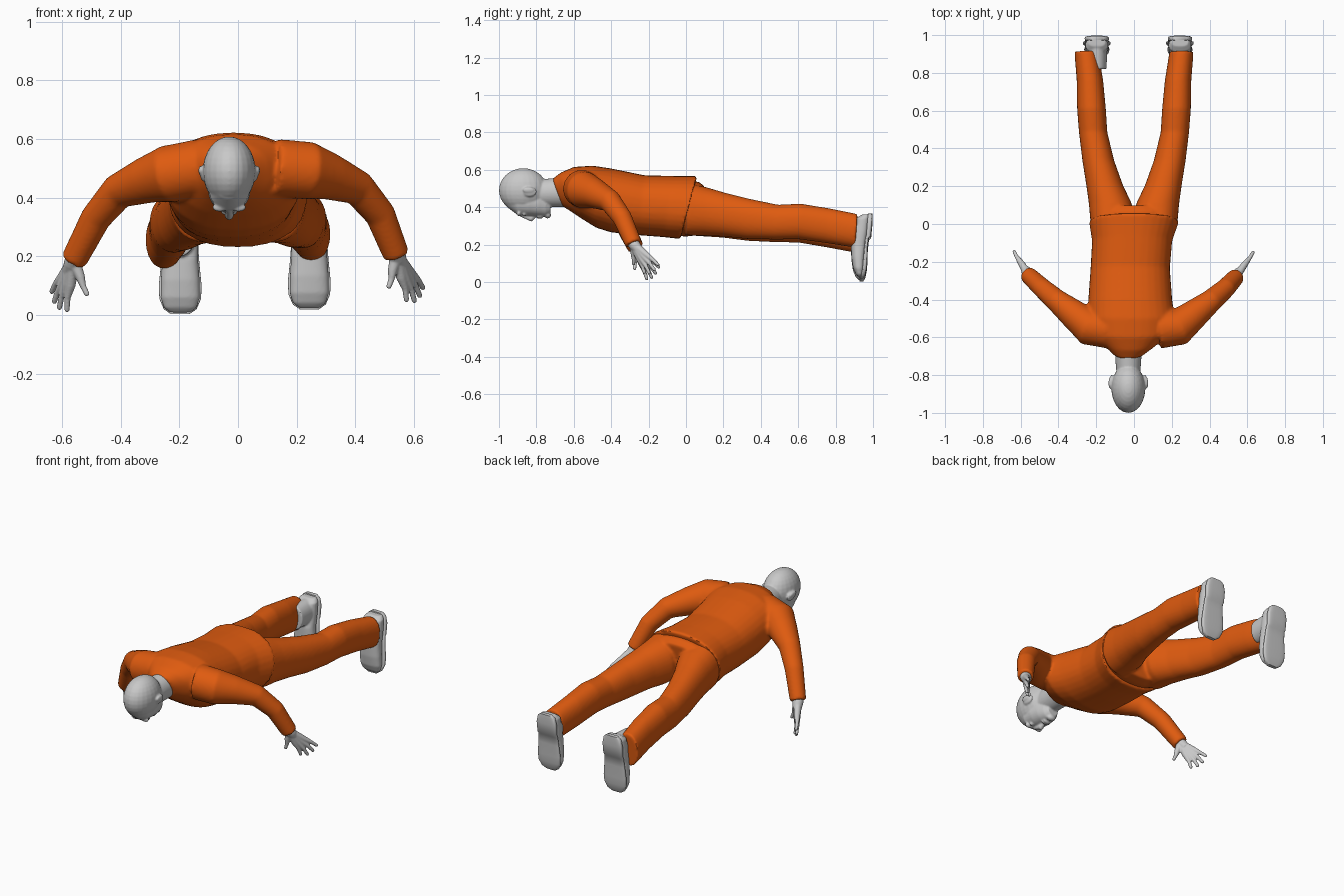
import bpy, bmesh, math
from mathutils import Vector, Matrix

if "Cube" in bpy.data.objects:
    bpy.data.objects.remove(bpy.data.objects["Cube"], do_unlink=True)


def material(name, rgb):
    m = bpy.data.materials.new(name)
    m.use_nodes = True
    m.diffuse_color = (*rgb, 1)
    m.node_tree.nodes["Principled BSDF"].inputs["Base Color"].default_value = (*rgb, 1)
    return m


ORANGE = material("orange cloth", (0.74, 0.105, 0.005))
GREY = material("plain grey", (0.58, 0.58, 0.58))
SEG = 32


def bridge(bm, rings):
    """Skin closed rings of points into a capped solid."""
    vs = [[bm.verts.new(p) for p in r] for r in rings]
    for a, b in zip(vs, vs[1:]):
        for i in range(len(a)):
            j = (i + 1) % len(a)
            bm.faces.new((a[i], a[j], b[j], b[i]))
    bm.faces.new(vs[0][::-1])
    bm.faces.new(vs[-1])


def loft(bm, rows, power=1.0):
    """Rows: (low y, low z, high y, high z, centre x, half width)."""
    rings = []
    for y0, z0, y1, z1, cx, hw in rows:
        ring = []
        for i in range(SEG):
            a = math.tau * i / SEG
            c, s = math.cos(a), math.sin(a)
            c = math.copysign(abs(c) ** power, c)
            t = (1 + math.copysign(abs(s) ** power, s)) / 2
            ring.append((cx + hw * c, y0 + (y1 - y0) * t, z0 + (z1 - z0) * t))
        rings.append(ring)
    bridge(bm, rings)


def tube(bm, path, seg=SEG):
    """Path: (point, radius) pairs, round cross-section."""
    pts = [Vector(p) for p, r in path]
    rings = []
    for k, (p, r) in enumerate(path):
        d = pts[min(k + 1, len(pts) - 1)] - pts[max(k - 1, 0)]
        q = Vector((0, 0, -1)).rotation_difference(d.normalized())
        rings.append([pts[k] + q @ Vector((r * math.cos(math.tau * i / seg),
                                           r * math.sin(math.tau * i / seg), 0))
                      for i in range(seg)])
    bridge(bm, rings)


def ball(bm, centre, radii):
    bmesh.ops.create_uvsphere(bm, u_segments=24, v_segments=16, radius=1,
                              matrix=Matrix.Translation(centre) @ Matrix.Diagonal((*radii, 1)))


def finish(name, bm, mat, voxel=0, smooth=4):
    """Make the object; overlapping solids fuse into one skin when voxel is set."""
    bmesh.ops.recalc_face_normals(bm, faces=bm.faces)
    me = bpy.data.meshes.new(name)
    bm.to_mesh(me)
    bm.free()
    ob = bpy.data.objects.new(name, me)
    bpy.context.collection.objects.link(ob)
    if voxel:
        r = ob.modifiers.new("fuse", 'REMESH')
        r.mode, r.voxel_size = 'VOXEL', voxel
        s = ob.modifiers.new("soften", 'SMOOTH')
        s.factor, s.iterations = 0.5, smooth
        dg = bpy.context.evaluated_depsgraph_get()
        fused = bpy.data.meshes.new_from_object(ob.evaluated_get(dg))
        ob.modifiers.clear()
        ob.data = fused
        bpy.data.meshes.remove(me)
    ob.data.materials.clear()
    ob.data.materials.append(mat)
    bpy.ops.object.select_all(action='DESELECT')
    ob.select_set(True)
    bpy.context.view_layer.objects.active = ob
    bpy.ops.object.shade_smooth_by_angle(angle=math.radians(45))
    return ob


# Shirt: torso and both sleeves fused
WRIST = {-1: Vector((-.56, -.27, .185)), 1: Vector((.54, -.28, .203))}
bm = bmesh.new()
loft(bm, [(-.66, .405, -.715, .55, -.03, .078), (-.62, .38, -.67, .585, -.02, .13),
          (-.56, .34, -.6, .615, -.015, .2), (-.48, .29, -.5, .622, -.015, .23),
          (-.4, .265, -.4, .607, -.02, .222), (-.25, .25, -.22, .57, -.02, .21),
          (-.12, .24, -.06, .567, -.01, .212), (-.03, .23, .06, .567, 0, .238)], .88)
for side, rise in ((-1, 0), (1, .012)):
    tube(bm, [((side * .13, -.56, .5), .1), ((side * .24, -.545, .48 + rise), .098),
              ((side * .31, -.485, .46 + rise), .08), ((side * .41, -.405, .42 + rise), .06),
              ((side * .485, -.34, .33 + rise), .052), (WRIST[side], .045)])
finish("shirt", bm, ORANGE, .009, 6)

# Trousers: hips and both legs fused
LEG = [(0, .25, .53, .12, .11), (.1, .245, .505, .122, .114), (.2, .24, .475, .15, .097),
       (.33, .225, .442, .18, .084), (.48, .22, .41, .203, .075), (.6, .22, .415, .208, .076),
       (.75, .197, .39, .212, .07), (.905, .17, .358, .226, .064)]
bm = bmesh.new()
loft(bm, [(-.1, .25, -.02, .545, 0, .21), (.0, .243, .07, .535, 0, .226),
          (.06, .25, .1, .51, 0, .225)], .9)
for side in (-1, 1):
    rows = []
    for y, z0, z1, cx, hw in LEG:
        lift = .015 * y * side
        slide = .028 * y * side
        rows.append((y, z0 + lift, y + .012, z1 + lift * .4, side * cx + slide, hw))
    loft(bm, rows, .92)
finish("trousers", bm, ORANGE, .008, 5)

# Shoes: upper with ankle, and a separate sole with a heel step
UPPER = [(.35, .94, .985, .045), (.33, .91, .985, .06), (.26, .9, .978, .062),
         (.19, .882, .968, .061), (.12, .884, .96, .066), (.06, .893, .955, .067),
         (.025, .908, .948, .056), (.008, .925, .94, .036)]
SOLE = [(.356, .972, .996, .036), (.342, .97, .997, .054), (.3, .967, .996, .064),
        (.235, .962, .99, .062), (.222, .958, .978, .062), (.17, .952, .972, .066),
        (.1, .946, .97, .073), (.055, .942, .966, .071), (.02, .934, .958, .056),
        (.003, .927, .948, .032)]
for side, label in ((-1, "right"), (1, "left")):
    cx = -.197 if side < 0 else .243
    lift = 0 if side < 0 else .016

    def shoe_rows(table):
        return [(y0, z * (1 - lift) + lift, y1, z * (1 - lift) + lift, cx, hw)
                for z, y0, y1, hw in table]
    bm = bmesh.new()
    loft(bm, shoe_rows(UPPER), .8)
    loft(bm, [(.82, .2, .82, .34, cx, .052), (.93, .2, .93, .345, cx, .055)])
    finish(label + "_shoe", bm, GREY, .006, 4)
    bm = bmesh.new()
    loft(bm, shoe_rows(SOLE), .5)
    finish(label + "_sole", bm, GREY)

# Head: skull, face, nose, brow, lips, chin, ears and neck fused
HX = -.03
bm = bmesh.new()
ball(bm, (HX, -.87, .49), (.09, .13, .118))
loft(bm, [(y, z0, y, z1, HX, hw) for y, z0, z1, hw in
          ((-.95, .395, .5, .05), (-.9, .358, .5, .068), (-.84, .352, .5, .072),
           (-.79, .35, .49, .064), (-.75, .35, .47, .05), (-.725, .365, .44, .034))], .95)
loft(bm, [(-.8, .4, -.83, .545, HX, .06), (-.72, .4, -.76, .55, HX, .067),
          (-.6, .4, -.66, .56, HX, .074)])
tube(bm, [((HX, -.885, .358), .009), ((HX, -.85, .346), .012),
          ((HX, -.828, .338), .016), ((HX, -.812, .35), .012)], 16)
ball(bm, (HX, -.775, .35), (.026, .009, .012))
ball(bm, (HX, -.79, .35), (.028, .008, .012))
ball(bm, (HX, -.74, .358), (.026, .019, .018))
for side in (-1, 1):
    ball(bm, (HX + side * .032, -.893, .366), (.026, .011, .014))
    ball(bm, (HX + side * .033, -.865, .362), (.015, .009, .009))
    ball(bm, (HX + side * .088, -.835, .482), (.011, .037, .026))
    ball(bm, (HX + side * .097, -.842, .492), (.008, .03, .016))
finish("head", bm, GREY, .005, 4)

# Hands: palm made of finger bones fused at the wrist; thumb first
TIPS = {-1: [(-.512, -.275, .065), (-.583, -.207, .01), (-.61, -.18, .018),
             (-.628, -.158, .04), (-.637, -.14, .075)],
        1: [(.512, -.28, .09), (.575, -.22, .045), (.603, -.193, .042),
            (.622, -.165, .06), (.633, -.145, .088)]}
for side, label in ((-1, "right"), (1, "left")):
    w = WRIST[side]
    forward = Vector((side * .015, .03, -.035))
    bm = bmesh.new()
    tube(bm, [(w - forward, .032), (w + forward * .3, .03), (w + forward, .024)], 20)
    for k, tip in enumerate(TIPS[side]):
        tip = Vector(tip)
        base = w.lerp(tip, .15)
        bend = w.lerp(tip, .75) + Vector((side * .004, 0, .003))
        tube(bm, [(base, .021), (w.lerp(tip, .48), .0175 if k else .016),
                  (bend, .0105), (tip.lerp(bend, .12), .009), (tip, .005)], 16)
    finish(label + "_hand", bm, GREY, .004, 3)
